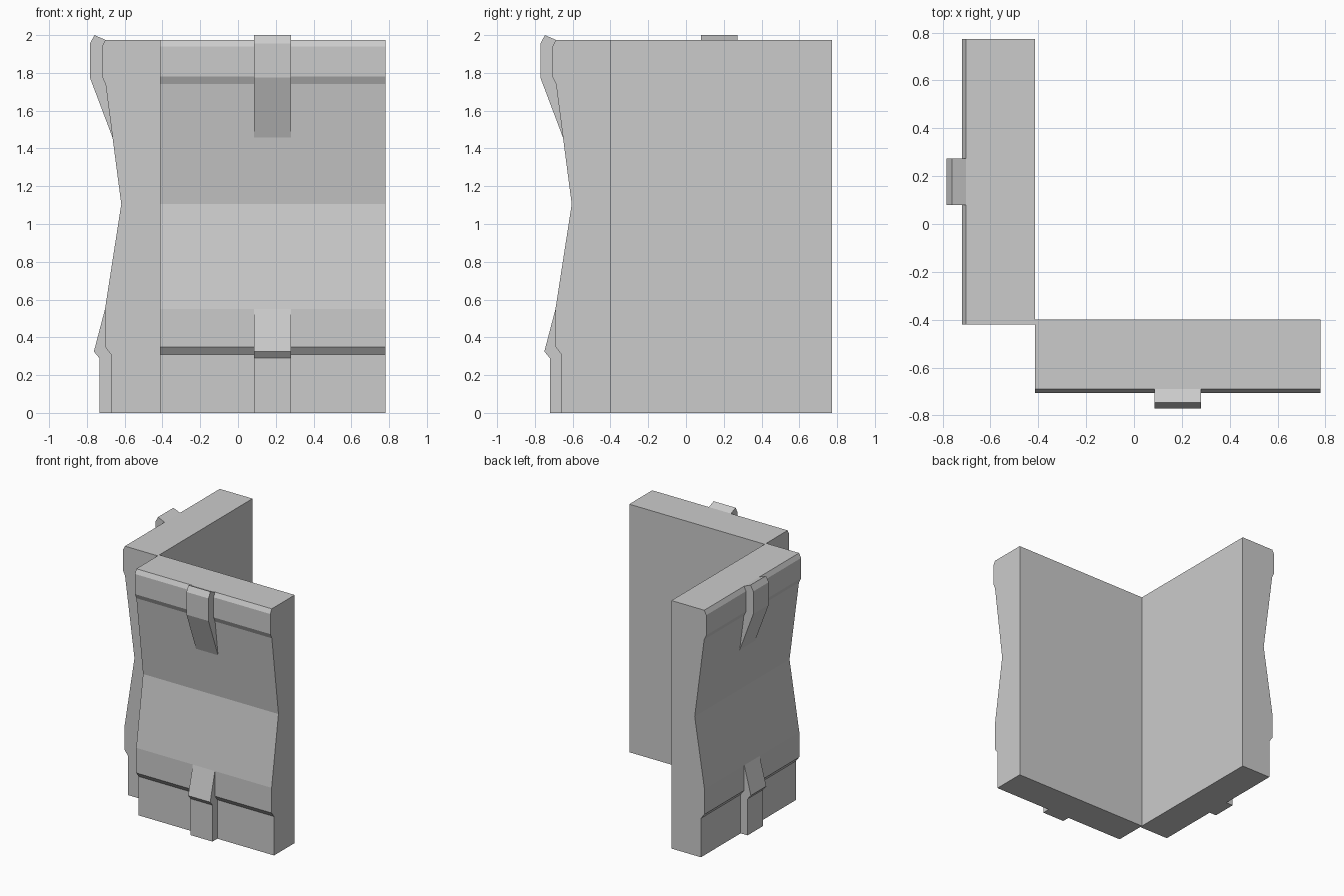
import bpy, bmesh

if "Cube" in bpy.data.objects:
    bpy.data.objects.remove(bpy.data.objects["Cube"])

# Profiles as (depth from the wall's back face, height)
PANEL = [(0, 0), (0.26, 0), (0.26, 0.31), (0.291, 0.35), (0.291, 0.55),
         (0.205, 1.105), (0.288, 1.74), (0.307, 1.78), (0.307, 1.94),
         (0.289, 1.975), (0, 1.975)]
LOWER_RIB = [(0.22, 0), (0.321, 0), (0.321, 0.29), (0.35, 0.325),
             (0.291, 0.55), (0.22, 0.5)]
UPPER_RIB = [(0.22, 1.52), (0.251, 1.457), (0.371, 1.775), (0.371, 1.955),
             (0.347, 2.0), (0.289, 1.975), (0.22, 1.9)]


def prism(name, profile, start, end, place):
    """Extrude a profile along the wall; place maps (along, depth, z) to xyz."""
    bm = bmesh.new()
    a = [bm.verts.new(place(start, d, z)) for d, z in profile]
    b = [bm.verts.new(place(end, d, z)) for d, z in profile]
    bm.faces.new(a)
    bm.faces.new(b[::-1])
    n = len(profile)
    for i in range(n):
        j = (i + 1) % n
        bm.faces.new((a[i], b[i], b[j], a[j]))
    bmesh.ops.recalc_face_normals(bm, faces=bm.faces)
    mesh = bpy.data.meshes.new(name)
    bm.to_mesh(mesh)
    bm.free()
    bpy.context.collection.objects.link(bpy.data.objects.new(name, mesh))


# The side wall is the front wall mirrored across the corner diagonal
walls = {
    "front": lambda t, d, z: (-0.413 + t, -0.4 - d, z),
    "side": lambda t, d, z: (-0.413 - d, -0.42 + t, z),
}
for side, place in walls.items():
    prism(side + "_wall_panel", PANEL, 0, 1.193, place)
    prism(side + "_lower_rib", LOWER_RIB, 0.499, 0.693, place)
    prism(side + "_upper_rib", UPPER_RIB, 0.499, 0.693, place)
